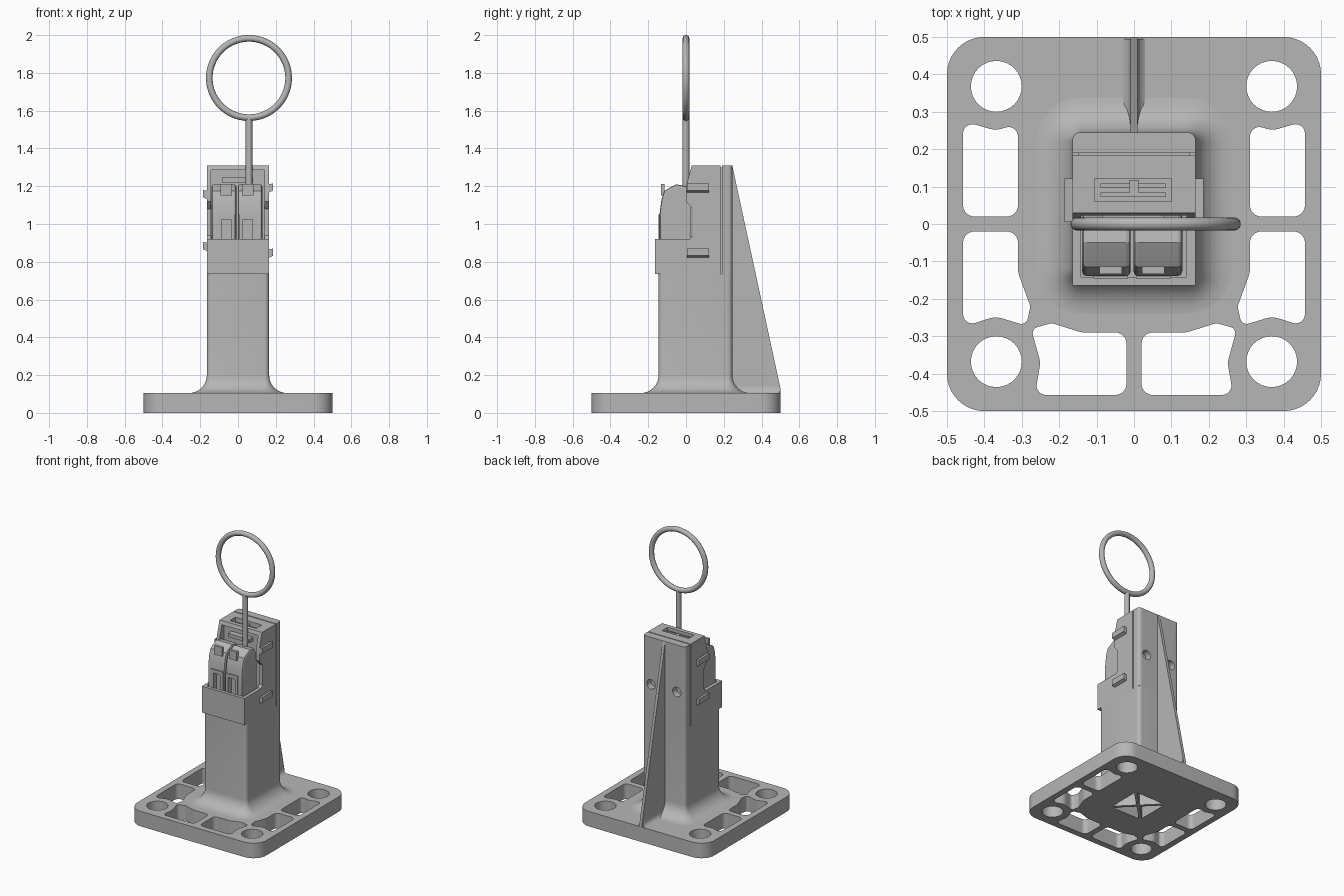
import bpy, bmesh, math
from mathutils import Vector, Matrix

cube = bpy.data.objects.get("Cube")
if cube:
    bpy.data.objects.remove(cube)

grey = bpy.data.materials.new("plain grey")
grey.use_nodes = True
COLOR = (0.47, 0.47, 0.47, 1)
grey.diffuse_color = COLOR
grey.node_tree.nodes["Principled BSDF"].inputs["Base Color"].default_value = COLOR


def finish(name, bm, smooth=True):
    bmesh.ops.recalc_face_normals(bm, faces=bm.faces)
    me = bpy.data.meshes.new(name)
    bm.to_mesh(me)
    bm.free()
    me.materials.append(grey)
    ob = bpy.data.objects.new(name, me)
    bpy.context.collection.objects.link(ob)
    if smooth:
        shade(ob)
    return ob


def shade(ob):
    bpy.ops.object.select_all(action='DESELECT')
    ob.select_set(True)
    bpy.context.view_layer.objects.active = ob
    bpy.ops.object.shade_smooth_by_angle(angle=math.radians(32))


def rounded(points, radii, n=6):
    """Polygon with each corner replaced by an arc-like curve."""
    pts = [Vector(p) for p in points]
    if not isinstance(radii, (list, tuple)):
        radii = [radii] * len(pts)
    out = []
    for i, p in enumerate(pts):
        r = radii[i]
        if r == 0:
            out.append(p)
            continue
        d1 = (pts[i - 1] - p).normalized()
        d2 = (pts[(i + 1) % len(pts)] - p).normalized()
        half = d1.angle(d2) / 2
        c = p + (d1 + d2).normalized() * (r / math.sin(half))
        a, b = [p + d * (r / math.tan(half)) - c for d in (d1, d2)]
        sweep = math.atan2(a.x * b.y - a.y * b.x, a.dot(b))
        out += [c + Matrix.Rotation(sweep * k / n, 2) @ a for k in range(n + 1)]
    return out


def rect(x0, x1, y0, y1):
    return [(x0, y0), (x1, y0), (x1, y1), (x0, y1)]


def add_loft(bm, rings):
    rows = [[bm.verts.new(v) for v in ring] for ring in rings]
    n = len(rows[0])
    for lo, hi in zip(rows, rows[1:]):
        for i in range(n):
            j = (i + 1) % n
            bm.faces.new((lo[i], lo[j], hi[j], hi[i]))
    bm.faces.new(rows[0][::-1])
    bm.faces.new(rows[-1])


def add_prism(bm, outline, lo, hi, axis='Z'):
    place = {'Z': lambda p, h: (p[0], p[1], h),
             'X': lambda p, h: (h, p[0], p[1]),
             'Y': lambda p, h: (p[0], h, p[1])}[axis]
    add_loft(bm, [[place(p, h) for p in outline] for h in (lo, hi)])


def prisms(name, items, smooth=True):
    bm = bmesh.new()
    for item in items:
        add_prism(bm, *item)
    return finish(name, bm, smooth)


def box(x0, x1, y0, y1, z0, z1):
    return (rect(x0, x1, y0, y1), z0, z1)


def cut(ob, items):
    """Subtract prisms and bake the result."""
    cutter = prisms("cutter", items, False)
    cutter.hide_render = True
    mod = ob.modifiers.new("cut", 'BOOLEAN')
    mod.operation, mod.solver, mod.object = 'DIFFERENCE', 'EXACT', cutter
    bpy.ops.object.select_all(action='DESELECT')
    bpy.context.view_layer.objects.active = ob
    ob.select_set(True)
    bpy.ops.object.modifier_apply(modifier=mod.name)
    bpy.data.objects.remove(cutter)
    shade(ob)


def circle(cx, cy, r, n=32):
    return [(cx + r * math.cos(2 * math.pi * k / n), cy + r * math.sin(2 * math.pi * k / n))
            for k in range(n)]


# Base plate with round holes and shaped slots
W = 0.165
FLOOR = 0.105
base = prisms("base_plate", [(rounded(rect(-.5, .5, -.5, .5), .1, 10), 0, FLOOR)])
slots = [
    rounded([(.31, .02), (.457, .02), (.457, .275), (.37, .25), (.31, .268)],
            [.03, .03, .025, .06, .025]),
    rounded([(.31, -.02), (.457, -.02), (.457, -.275), (.37, -.247), (.288, -.272),
             (.277, -.22), (.31, -.13)], [.03, .03, .025, .06, .018, .02, .07]),
    rounded([(.02, -.29), (.02, -.457), (.265, -.457), (.25, -.37), (.275, -.28),
             (.22, -.265), (.14, -.29)], [.03, .03, .025, .06, .018, .02, .07])]
holes = []
for s in (1, -1):
    holes += [([(s * p[0], p[1]) for p in slot], -.05, .2) for slot in slots]
    holes += [(circle(s * .368, y, .068), -.05, .2) for y in (-.368, .368)]
cut(base, holes)

# Column with a flared foot
CY, HY, FLARE = .05, .195, .095
rings = []
for o, z in [(FLARE, FLOOR - .01)] + [
        (FLARE * (1 - math.sin(t)), FLOOR + FLARE * (1 - math.cos(t)))
        for t in [math.pi / 2 * k / 8 for k in range(9)]] + [(0, .735)]:
    outline = rounded(rect(-W - o, W + o, CY - HY - o, CY + HY + o), .025 + o)
    rings.append([(p.x, p.y, z) for p in outline])
bm = bmesh.new()
add_loft(bm, rings)
column = finish("column", bm)

# Four triangular pockets underneath, leaving a diagonal cross
pockets = []
for k in range(4):
    turn = Matrix.Rotation(k * math.pi / 2, 2)
    tri = [turn @ Vector(p) + Vector((0, .04)) for p in ((0, .014), (.108, .122), (-.108, .122))]
    pockets.append((tri, -.05, .6))
cut(base, pockets)
cut(column, pockets)

# Back plate with two screw holes, joined to the housing by a neck
back = prisms("back_plate", [(rounded(rect(-W, W, .19, .245), [0, 0, .022, .022]), .735, 1.31)])
cut(back, [(circle(x, .98, .033, 24), .2, .3, 'Y') for x in (-.1, .1)])
prisms("plate_neck", [box(-.15, .15, .17, .2, .735, 1.3)])

# Housing: collar, stepped side panels and open front
housing = prisms("housing", [([(-.165, .735), (-.165, .92), (.02, .92), (.035, .94), (.035, 1.08),
                               (0, 1.12), (0, 1.2), (.03, 1.31), (.183, 1.31), (.183, .735)],
                              -W, W, 'X')])
cut(housing, [box(-.142, .14, -.142, .05, .85, 1.285)])
cut(housing, [box(-.105, .1, .06, .122, 1.2, 1.35)])
prisms("top_slot_bars", [box(-.09, .085, .072, .084, 1.19, 1.295),
                         box(-.09, .085, .096, .108, 1.19, 1.285),
                         box(-.012, .012, .08, .118, 1.19, 1.295)])
prisms("inner_ledge", [box(-.085, .08, .01, .06, 1.22, 1.245)])

# Slanted latch tabs on both sides
tabs = []
for s, levels in ((1, (1.165, .82)), (-1, (1.13, .855))):
    for z in levels:
        tabs.append(([(s * .16, z), (s * .186, z + .012), (s * .186, z + .05), (s * .16, z + .045)],
                     .005, .122, 'Y'))
prisms("latch_tabs", tabs)

# Two-part plug with framed windows on its front
side = [(-.139, .87), (-.139, 1.06), (-.13, 1.13), (-.115, 1.175), (-.09, 1.19), (-.05, 1.21),
        (0, 1.2), (.03, 1.15), (.03, .87)]
for label, x0, x1 in (("right", -.139, -.009), ("left", -.001, .129)):
    half = prisms("plug_" + label, [(side, x0, x1, 'X')])
    mod = half.modifiers.new("soft", 'BEVEL')
    mod.width, mod.segments, mod.limit_method = .012, 2, 'ANGLE'
    mod.angle_limit = math.radians(60)
    bpy.ops.object.modifier_apply(modifier=mod.name)
    mid = (x0 + x1) / 2 + (.012 if label == "right" else -.012)
    cut(half, [box(mid - .026, mid + .026, -.2, -.11, .9, 1.025)])
    prisms("window_frame_" + label, [box(mid - .046, mid - .026, -.146, -.13, .9, 1.05),
                                     box(mid + .026, mid + .046, -.146, -.13, .9, 1.05),
                                     box(mid - .046, mid + .046, -.146, -.13, 1.025, 1.05)])
    prisms("plug_hook_" + label, [box(mid - .03, mid + .03, -.133, -.113, 1.15, 1.213)])

# Pull ring on its stem
bpy.ops.mesh.primitive_torus_add(location=(.058, 0, 1.773), rotation=(math.pi / 2, 0, 0),
                                 major_radius=.21, minor_radius=.0175,
                                 major_segments=64, minor_segments=16)
ring = bpy.context.object
ring.name = "pull_ring"
ring.data.materials.append(grey)
shade(ring)
prisms("ring_stem", [(circle(.058, 0, .0175, 20), 1.12, 1.565)])

# Rear rib with a filleted foot
prisms("rear_rib", [([(.235, .09), (.5, .09), (.5, .13), (.245, 1.31), (.235, 1.31)],
                     -.01, .01, 'X')])
foot = [(.03, FLOOR - .01), (.03, FLOOR), (.018, .112), (.012, .123), (.01, .14)]
prisms("rib_foot", [(foot + [(-x, z) for x, z in foot[::-1]], .25, .495, 'Y')])
